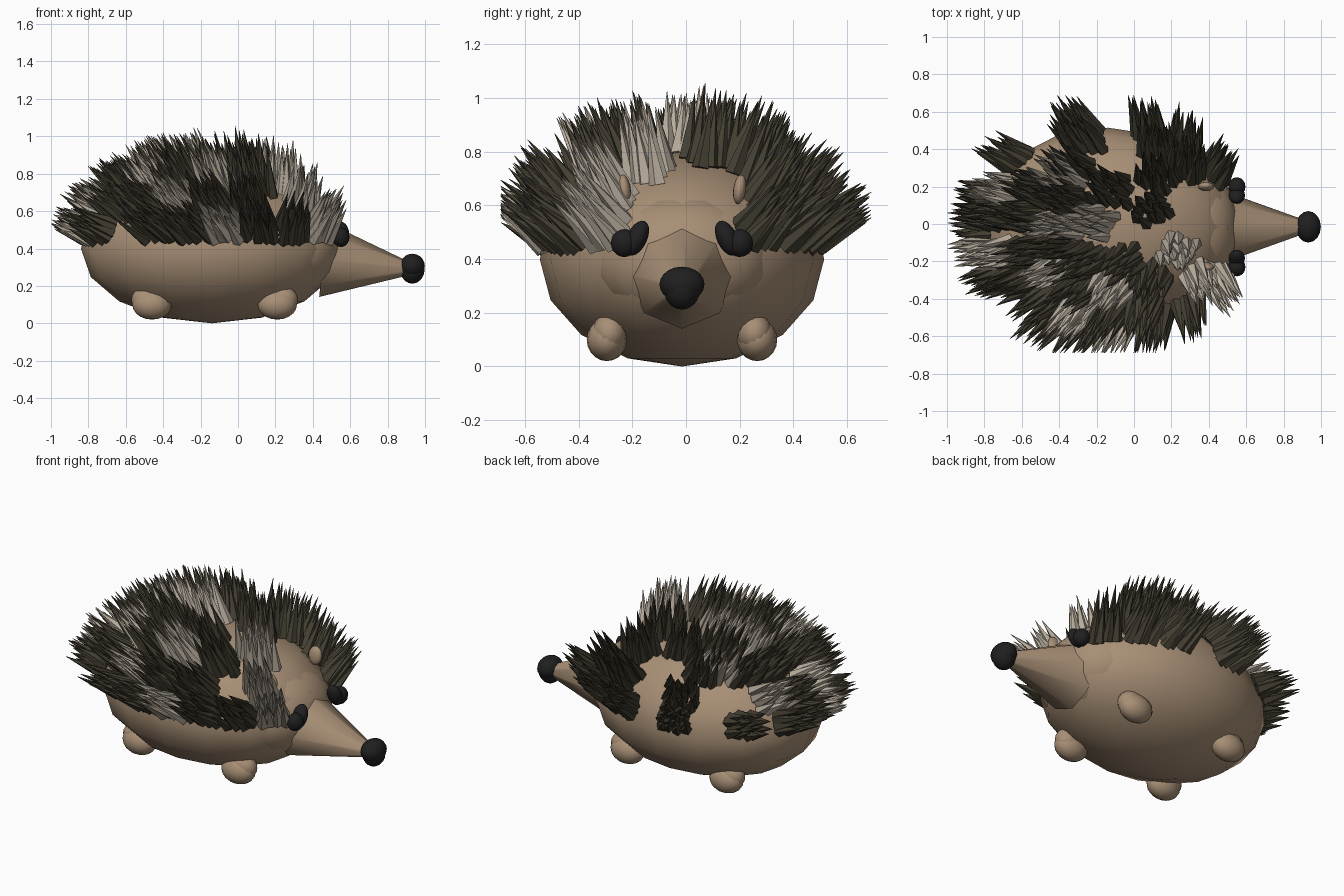
import bpy, bmesh, math, random
from mathutils import Vector, Matrix

if "Cube" in bpy.data.objects:
    bpy.data.objects.remove(bpy.data.objects["Cube"])

random.seed(4)
CENTRE = Vector((-0.14, -0.015, 0.4))
RADII = Vector((0.70, 0.53, 0.40))


def material(name, rgb):
    m = bpy.data.materials.new(name)
    m.diffuse_color = (*rgb, 1)
    m.use_nodes = True
    m.node_tree.nodes["Principled BSDF"].inputs["Base Color"].default_value = m.diffuse_color
    return m


SKIN = material("tan skin", (0.39, 0.275, 0.18))
BLACK = material("black", (0.014, 0.014, 0.014))
DARK = material("dark olive", (0.058, 0.050, 0.032))
PALE = material("pale grey", (0.48, 0.42, 0.34))


def finish(name, bm, mat, smooth_angle=None):
    mesh = bpy.data.meshes.new(name)
    bm.to_mesh(mesh)
    bm.free()
    obj = bpy.data.objects.new(name, mesh)
    bpy.context.collection.objects.link(obj)
    mesh.materials.append(mat)
    if smooth_angle:
        bpy.ops.object.select_all(action='DESELECT')
        obj.select_set(True)
        bpy.context.view_layer.objects.active = obj
        bpy.ops.object.shade_smooth_by_angle(angle=math.radians(smooth_angle))
    return obj


def blobs(name, mat, parts, segs=16, rings=10):
    """Ellipsoids given as (centre, radii, tilt about x in degrees)."""
    bm = bmesh.new()
    for loc, rad, tilt in parts:
        mtx = (Matrix.Translation(loc) @ Matrix.Rotation(math.radians(tilt), 4, 'X')
               @ Matrix.Diagonal((*rad, 1)))
        bmesh.ops.create_uvsphere(bm, u_segments=segs, v_segments=rings, radius=1, matrix=mtx)
    return finish(name, bm, mat, 60)


def add_cone(bm, start, end, r1, r2, sides, spin=0):
    axis = end - start
    bmesh.ops.create_cone(bm, cap_ends=True, segments=sides, radius1=r1, radius2=r2,
                          depth=axis.length,
                          matrix=Matrix.Translation((start + end) / 2)
                          @ axis.to_track_quat('Z', 'Y').to_matrix().to_4x4()
                          @ Matrix.Rotation(spin, 4, 'Z'))


# body with a slightly fuller face
blobs("body", SKIN, [(CENTRE, RADII, 0)], 16, 8)
blobs("face", SKIN, [((0.30, -0.015, 0.4), (0.26, 0.34, 0.25), 0)], 24, 12)

# snout: tapered eight-sided cone, tipped slightly down
bm = bmesh.new()
add_cone(bm, Vector((0.455, -0.015, 0.34)), Vector((0.93, -0.015, 0.29)), 0.2, 0.03, 8)
finish("snout", bm, SKIN, 50)

# nose: wide upper part over a narrower lower part
blobs("nose", BLACK, [((0.932, -0.015, 0.29), (0.066, 0.068, 0.078), 0),
                      ((0.932, -0.015, 0.306), (0.067, 0.084, 0.066), 0)])

# mirrored eyes, ears and feet
for s, side in ((-1, "right"), (1, "left")):
    y0 = -0.015
    blobs(side + "_eye", BLACK,
          [((0.55, y0 + s * 0.215, 0.46), (0.046, 0.05, 0.052), 0),
           ((0.55, y0 + s * 0.168, 0.478), (0.044, 0.038, 0.07), s * 25)])
    blobs(side + "_ear", SKIN, [((0.385, y0 + s * 0.215, 0.66), (0.042, 0.024, 0.055), s * -8)])
    for x, end_name, k in ((0.21, "front", 1), (-0.46, "back", -1)):
        blobs(f"{end_name}_{side}_foot", SKIN,
              [((x, y0 + s * 0.28, 0.1), (0.105, 0.075, 0.08), 0),
               ((x + k * 0.025, y0 + s * 0.27, 0.125), (0.085, 0.065, 0.075), 0)])

# quill clusters: elevation -> azimuths on the body, split by colour
TUFTS = {
    DARK: {14: (-50, -68, -98, -114, -149, 178, 163, 136, 100, 70, 52, 33),
           32: (-70, -88, -123, -142, 172, 102, 62, 44),
           52: (-58, -110, -158, 170, 145, 112, 52),
           68: (-70, -115, -150, 135, 85, 28)},
    PALE: {14: (-32, -84, -166),
           32: (-35, -104, -162, 155),
           54: (-24, -85, -134, 124),
           70: (178,),
           84: (150,)},
}


def on_body(d):
    return CENTRE + Vector(d[i] * RADII[i] for i in range(3))


for mat, rows in TUFTS.items():
    bm = bmesh.new()
    for elevation, azimuths in rows.items():
        for azimuth in azimuths:
            e, a = math.radians(elevation), math.radians(azimuth)
            d = Vector((math.cos(e) * math.cos(a), math.cos(e) * math.sin(a), math.sin(e)))
            across = Vector((-math.sin(a), math.cos(a), 0))
            along = d.cross(across)
            lean = (d + Vector((-0.5, 0, 0.36))).normalized()
            reach = 1 - 0.3 * max(0, -d.x) ** 2          # shorter quills at the rear
            for i in range(4):
                for j in range(4):
                    u = (i - 1.5) * 0.07 + random.uniform(-0.02, 0.02)
                    v = (j - 1.5) * 0.08 + random.uniform(-0.025, 0.025)
                    base = on_body((d + across * u + along * v).normalized())
                    if base.z < 0.39:
                        continue
                    aim = lean + Vector(random.uniform(-0.05, 0.05) for _ in range(3))
                    tip = base + aim.normalized() * random.uniform(0.20, 0.28) * reach
                    tip.x = max(tip.x, -0.998)
                    tip.y = min(max(tip.y, -0.69), 0.69)
                    tip.z = min(tip.z, 1.06)
                    add_cone(bm, base - aim * 0.01, tip, 0.034, 0.001, 5, random.random() * 6)
    finish("dark_quills" if mat == DARK else "pale_quills", bm, mat)
